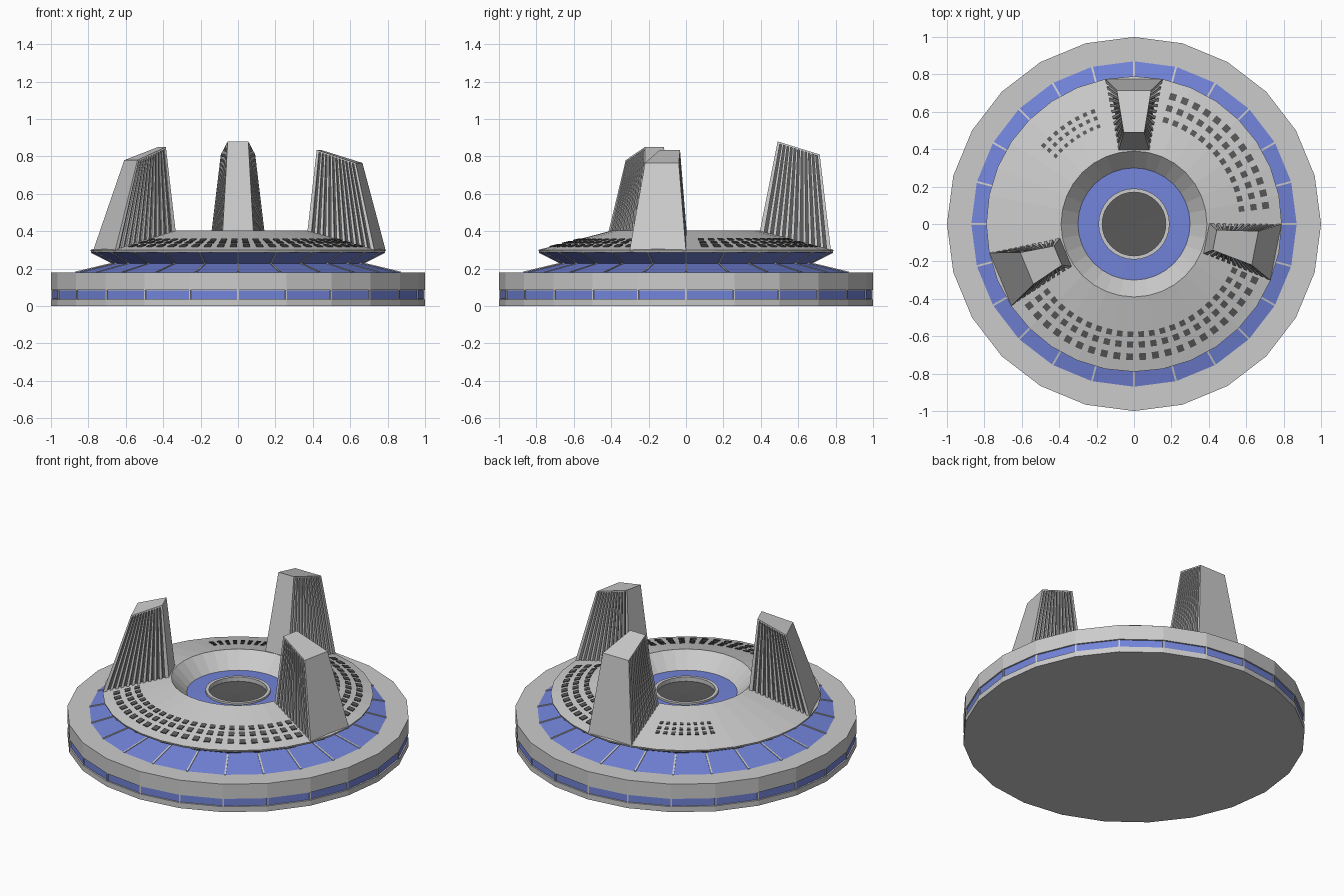
import bpy
from math import sin, cos, radians, pi
from mathutils import Vector

if "Cube" in bpy.data.objects:
    bpy.data.objects.remove(bpy.data.objects["Cube"])


def material(name, rgb):
    m = bpy.data.materials.new(name)
    m.diffuse_color = (*rgb, 1)
    m.use_nodes = True
    m.node_tree.nodes["Principled BSDF"].inputs["Base Color"].default_value = m.diffuse_color
    return m


BLUE = material("panel_blue", (0.17, 0.23, 0.70))
DARK = material("dark_grey", (0.10, 0.10, 0.10))


def build(name, verts, faces, mat=None):
    me = bpy.data.meshes.new(name)
    me.from_pydata(verts, [], faces)
    me.validate()
    ob = bpy.data.objects.new(name, me)
    bpy.context.collection.objects.link(ob)
    if mat:
        me.materials.append(mat)
    return ob


def polar(r, a, z, w=0):
    """Point at radius r, angle a, height z, shifted sideways by w."""
    return Vector((r * cos(a) - w * sin(a), r * sin(a) + w * cos(a), z))


def lathe(name, profile, sides, mat=None):
    """Turn an (r, z) profile, ordered bottom, outside, top, inward."""
    verts, rings = [], []
    for r, z in profile:
        n = 1 if r == 0 else sides
        rings.append([len(verts) + (j % n) for j in range(sides)])
        verts += [polar(r, 2 * pi * j / sides, z) for j in range(n)]
    faces = []
    for lo, hi in zip(rings, rings[1:]):
        for j in range(sides):
            k = (j + 1) % sides
            faces.append(tuple(dict.fromkeys((lo[j], lo[k], hi[k], hi[j]))))
    return build(name, verts, faces, mat)


HEX = [(0, 3, 2, 1), (4, 5, 6, 7), (0, 1, 5, 4),
       (1, 2, 6, 5), (2, 3, 7, 6), (3, 0, 4, 7)]


def boxes(name, hexes, mat=None):
    """Many eight-cornered blocks in one mesh."""
    verts, faces = [], []
    for h in hexes:
        faces += [tuple(i + len(verts) for i in f) for f in HEX]
        verts += h
    return build(name, verts, faces, mat)


# Stepped base with a recessed band, and the waisted neck above it
N, M = 24, 32
lathe("base_disc", [(0, 0), (1, 0), (1, .035), (.99, .035), (.99, .085),
                    (1, .085), (1, .18), (.865, .18)], N)
lathe("base_band", [(.993, .037), (.993, .083)], N, BLUE)
lathe("neck_panels", [(.87, .18), (.67, .228), (.785, .287)], N, BLUE)

# Grey dividers between the blue panels
def strip(a, p, q, w, t):
    (r0, z0), (r1, z1) = p, q
    d = Vector((r1 - r0, z1 - z0)).normalized() * t
    nr, nz = d.y, -d.x
    return [polar(r0, a, z0, -w), polar(r0, a, z0, w),
            polar(r1, a, z1, w), polar(r1, a, z1, -w),
            polar(r0 + nr, a, z0 + nz, -w), polar(r0 + nr, a, z0 + nz, w),
            polar(r1 + nr, a, z1 + nz, w), polar(r1 + nr, a, z1 + nz, -w)]


divs = []
for i in range(N):
    a = 2 * pi * i / N
    divs += [strip(a, (.87, .18), (.67, .228), .005, .004),
             strip(a, (.67, .228), (.785, .287), .004, .003),
             strip(a, (.99, .035), (.99, .085), .005, .007)]
boxes("panel_dividers", divs)

# Sloping upper deck with a sunken well and central opening
lathe("upper_deck", [(.75, .283), (.785, .287), (.79, .30),
                     (.39, .405), (.30, .31)], M)
lathe("well_floor", [(.30, .31), (.185, .315)], M, BLUE)
lathe("well_collar", [(.19, .31), (.19, .327), (.17, .327), (.17, .295)], M)
lathe("well_opening", [(.17, .30), (0, .295)], M, DARK)


# Three tapering towers with finned sides
def tower(name, angle, r_in, r_out, top):
    a = radians(angle)

    def pt(u, v, w):
        r = (.395 + .38 * u) * (1 - v) + (r_in + (r_out - r_in) * u) * v
        z = (.40 - .105 * u) * (1 - v) + (top - .07 * u) * v
        half = (.082 + .072 * u) * (1 - v) + (.055 + .037 * u) * v
        return polar(r, a, z, w * half)

    def block(u0, u1, v0, v1, w):
        return [pt(u, v, s * w) for v in (v0, v1)
                for u, s in ((u0, -1), (u1, -1), (u1, 1), (u0, 1))]

    fins, count = [], 11
    step = .92 / count
    for i in range(1, count):
        c = .04 + i * step
        fins.append(block(c - step * .26, c + step * .26, 0, .985, .99))
    boxes(name + "_fins", fins)
    boxes(name + "_core", [block(.02, .98, 0, .98, .84)], DARK)
    boxes(name + "_shell", [block(0, .06, 0, 1, 1), block(.94, 1, 0, 1, 1),
                            block(.06, .94, .98, 1, 1)])


tower("back_tower", 90, .49, .715, .88)
tower("right_tower", -11.25, .44, .66, .835)
tower("left_tower", 202.5, .44, .62, .85)


# Rows of small dark windows set on the deck slope
def windows(name, radii, start, end, count, size):
    hexes = []
    for r in radii:
        s = size * r / .7
        for i in range(count):
            a = radians(start + (end - start) * i / (count - 1))
            hexes.append([polar(r + dr, a, .30 + (.785 - r - dr) * .2625 + dz, w)
                          for dz in (-.012, .006)
                          for dr, w in ((-s, -s), (s, -s), (s, s), (-s, s))])
    boxes(name, hexes, DARK)


windows("front_windows", (.59, .645, .71), 218, 335, 22, .018)
windows("right_windows", (.58, .645, .71), 8, 73, 13, .018)
windows("left_windows", (.555, .60, .64), 110, 139, 8, .012)
